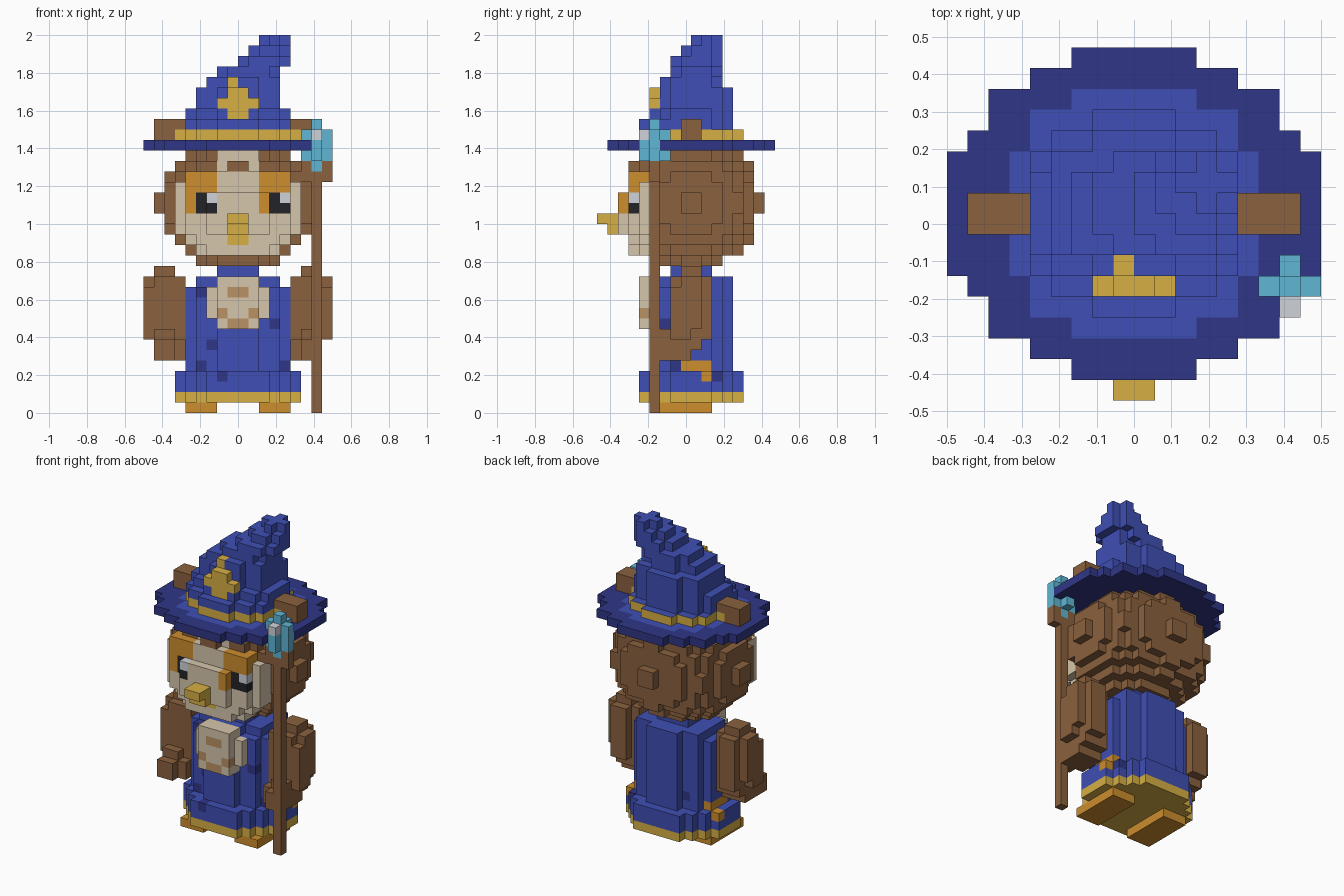
import bpy

if "Cube" in bpy.data.objects:
    bpy.data.objects.remove(bpy.data.objects["Cube"], do_unlink=True)

# Flat palette, sRGB 0-255
PALETTE = {
    "blue": (63, 79, 181), "dark_blue": (47, 54, 134), "brown": (138, 97, 62),
    "gold": (214, 175, 68), "orange": (205, 142, 46), "cream": (214, 198, 171),
    "tan": (186, 146, 101), "cyan": (95, 182, 212), "pale_grey": (207, 211, 218),
    "black": (36, 36, 39),
}


def linear(c):
    c /= 255
    return c / 12.92 if c <= 0.04045 else ((c + 0.055) / 1.055) ** 2.4


materials = {}
for mat_name, rgb in PALETTE.items():
    mat = bpy.data.materials.new(mat_name)
    mat.use_nodes = True
    colour = [linear(c) for c in rgb] + [1.0]
    mat.diffuse_color = colour
    bsdf = mat.node_tree.nodes["Principled BSDF"]
    bsdf.inputs["Base Color"].default_value = colour
    bsdf.inputs["Roughness"].default_value = 0.9
    materials[mat_name] = mat

# The figure is made of unit blocks: (i, j, k) -> (part, colour)
UNIT = 1 / 18
grid, top_paint = {}, {}


def box(i0, i1, j0, j1, k0, k1):
    return [(i, j, k) for i in range(i0, i1 + 1)
            for j in range(j0, j1 + 1) for k in range(k0, k1 + 1)]


def rounded(i0, i1, j0, j1, k0, k1, cut):
    """Box with its vertical corners stepped away."""
    return [(i, j, k) for i, j, k in box(i0, i1, j0, j1, k0, k1)
            if min(i - i0, i1 - i) + 2 * min(j - j0, j1 - j) >= cut]


def disc(half_widths, k0, k1):
    """Round layers centred on block corner (9, 9), rows listed from rim to middle."""
    n = len(half_widths)
    return [(i, j, k) for r, w in enumerate(half_widths)
            for j in (9 - n + r, 8 + n - r) for i in range(9 - w, 9 + w)
            for k in range(k0, k1 + 1)]


def mirror(cells):
    return [(17 - i, j, k) for i, j, k in cells]


def put(part, colour, cells):
    for c in cells:
        grid[c] = (part, colour)


def paint(colour, cells):
    for c in cells:
        if c in grid:
            grid[c] = (grid[c][0], colour)


def paint_front(colour, i0, i1, k0, k1):
    """Colour the foremost block of each column facing the front."""
    for i in range(i0, i1 + 1):
        for k in range(k0, k1 + 1):
            for j in range(8):
                if (i, j, k) in grid:
                    paint(colour, [(i, j, k)])
                    break


# Robe: torso, shoulders, skirt, neck and hem
put("robe", "blue", disc([2, 4, 5, 5], 4, 11))
put("robe", "blue", rounded(5, 12, 6, 12, 12, 12, 2))
put("robe", "blue", disc([3, 4, 5, 6, 6], 2, 3))
put("robe", "blue", box(7, 10, 7, 10, 13, 13))
put("robe_hem", "gold", disc([3, 4, 5, 6, 6], 1, 1))
for i, k in ((6, 6), (7, 3), (5, 4), (5, 11)):
    paint_front("dark_blue", i, i, k, k)
paint("dark_blue", [(12, 6, 8), (13, 7, 4), (13, 11, 3), (6, 11, 5)])
side_patch = box(13, 14, 8, 10, 4, 4) + box(13, 14, 10, 10, 3, 3)
paint("orange", side_patch + mirror(side_patch))

# Feet
foot = box(4, 6, 5, 10, 0, 0)
put("foot_right", "orange", foot)
put("foot_left", "orange", mirror(foot))

# Chest bib
put("bib", "cream", box(6, 11, 5, 5, 9, 11) + box(7, 10, 4, 5, 8, 12))
paint("tan", box(8, 9, 4, 4, 11, 11) + box(8, 9, 4, 4, 8, 8) + [(7, 4, 9), (10, 4, 9)])

# Wings: rounded, with the tips swept forward
wing = (box(1, 2, 8, 9, 13, 13) + box(1, 2, 7, 10, 8, 12) + box(1, 2, 6, 10, 7, 7)
        + box(1, 3, 6, 9, 6, 6) + box(1, 3, 6, 8, 5, 5) + box(1, 2, 5, 5, 5, 6)
        + box(0, 0, 7, 9, 8, 11) + box(0, 0, 7, 8, 7, 7) + box(0, 0, 8, 9, 12, 12)
        + box(3, 3, 7, 9, 7, 12))
put("wing_right", "brown", wing)
put("wing_left", "brown", mirror(wing))

# Head: blocky ellipsoid with a small knob at the back
put("head", "brown", [
    (i, j, k) for i, j, k in box(0, 17, 3, 14, 14, 24)
    if ((i - 8.5) / 8) ** 2 + ((j - 8.5) / 7) ** 2 + ((k - 19.5) / 6.5) ** 2 < 0.915])
put("head", "brown", box(8, 9, 15, 15, 19, 20))

# Face: three stepped layers in front of the head
face_half = {15: 4, 16: 5, 17: 6, 18: 6, 19: 6, 20: 6, 21: 6, 22: 5, 23: 2}
for k, w in face_half.items():
    put("face", "cream", box(9 - w, 8 + w, 4, 5, k, k))
    if k < 23:
        v = min(w - 1, 5) if k < 22 else 5
        put("face", "cream", box(9 - v, 8 + v, 3, 3, k, k))
put("face", "cream", box(7, 10, 4, 5, 24, 24))
put("face", "cream", box(6, 11, 2, 2, 17, 20))

# Brows and eyes
for i in (4, 11):
    paint_front("orange", i, i + 2, 21, 22)
    paint("orange", box(i, i + 2, 4, 4, 22, 22))
    paint_front("orange", i, i, 19, 20)
    paint_front("black", i + 1, i + 2, 19, 20)
    paint_front("pale_grey", i + 2, i + 2, 20, 20)

# Beak
paint_front("gold", 8, 9, 16, 16)
put("beak", "gold", box(8, 9, 0, 1, 18, 18) + box(8, 9, 1, 1, 17, 17))

# Hat brim, with a brighter ring on top
put("hat_brim", "dark_blue", disc([3, 5, 7, 7, 8, 9, 9, 9], 25, 25))
for c in disc([3, 5, 5, 6, 6, 6], 25, 25):
    top_paint[c] = "blue"

# Ear tufts through the brim
ear = box(1, 3, 8, 9, 26, 27)
put("ear_right", "brown", ear)
put("ear_left", "brown", mirror(ear))
paint("gold", box(3, 3, 8, 9, 26, 26) + box(14, 14, 8, 9, 26, 26))

# Hat band and crooked cone, layer by layer
band = disc([2, 4, 5, 5, 5], 26, 26)
put("hat_band", "gold", band)
for c in band:
    top_paint[c] = "blue"
for k, i0, i1, j0, j1, cut in (
        (27, 4, 13, 4, 12, 3), (28, 4, 13, 5, 12, 3), (29, 5, 12, 6, 12, 2),
        (30, 5, 12, 6, 12, 2), (31, 6, 12, 6, 11, 2), (32, 7, 12, 7, 11, 1),
        (33, 9, 13, 7, 11, 1), (34, 10, 13, 8, 11, 1), (35, 11, 13, 9, 11, 1)):
    put("hat_cone", "blue", rounded(i0, i1, j0, j1, k, k, cut))

# Star on the hat
put("hat_star", "gold", box(8, 9, 5, 5, 28, 30) + box(7, 10, 5, 5, 29, 29) + [(8, 6, 31)])

# Staff with a crystal
put("staff", "brown", box(16, 16, 5, 5, 0, 22) + box(15, 17, 5, 5, 22, 23))
put("crystal", "cyan", box(16, 16, 5, 5, 23, 27) + box(15, 17, 5, 5, 24, 26)
    + box(16, 16, 4, 6, 24, 26))
paint("pale_grey", [(16, 4, 26)])

# Outer block faces: direction and its four corners
SIDES = (
    ((1, 0, 0), ((1, 0, 0), (1, 1, 0), (1, 1, 1), (1, 0, 1))),
    ((-1, 0, 0), ((0, 0, 0), (0, 0, 1), (0, 1, 1), (0, 1, 0))),
    ((0, 1, 0), ((0, 1, 0), (0, 1, 1), (1, 1, 1), (1, 1, 0))),
    ((0, -1, 0), ((0, 0, 0), (1, 0, 0), (1, 0, 1), (0, 0, 1))),
    ((0, 0, 1), ((0, 0, 1), (1, 0, 1), (1, 1, 1), (0, 1, 1))),
    ((0, 0, -1), ((0, 0, 0), (0, 1, 0), (1, 1, 0), (1, 0, 0))),
)


def add(a, b):
    return tuple(p + q for p, q in zip(a, b))


def build(part):
    verts, faces, colours = {}, [], []
    for cell, (owner, colour) in grid.items():
        if owner != part:
            continue
        for direction, corners in SIDES:
            if add(cell, direction) in grid:
                continue
            faces.append([verts.setdefault(add(cell, c), len(verts)) for c in corners])
            colours.append(top_paint.get(cell, colour) if direction[2] == 1 else colour)
    mesh = bpy.data.meshes.new(part)
    mesh.from_pydata([((i - 9) * UNIT, (j - 8.5) * UNIT, k * UNIT) for i, j, k in verts],
                     [], faces)
    used = sorted(set(colours))
    for name in used:
        mesh.materials.append(materials[name])
    for poly, name in zip(mesh.polygons, colours):
        poly.material_index = used.index(name)
    bpy.context.collection.objects.link(bpy.data.objects.new(part, mesh))


for part_name in sorted({owner for owner, _ in grid.values()}):
    build(part_name)
